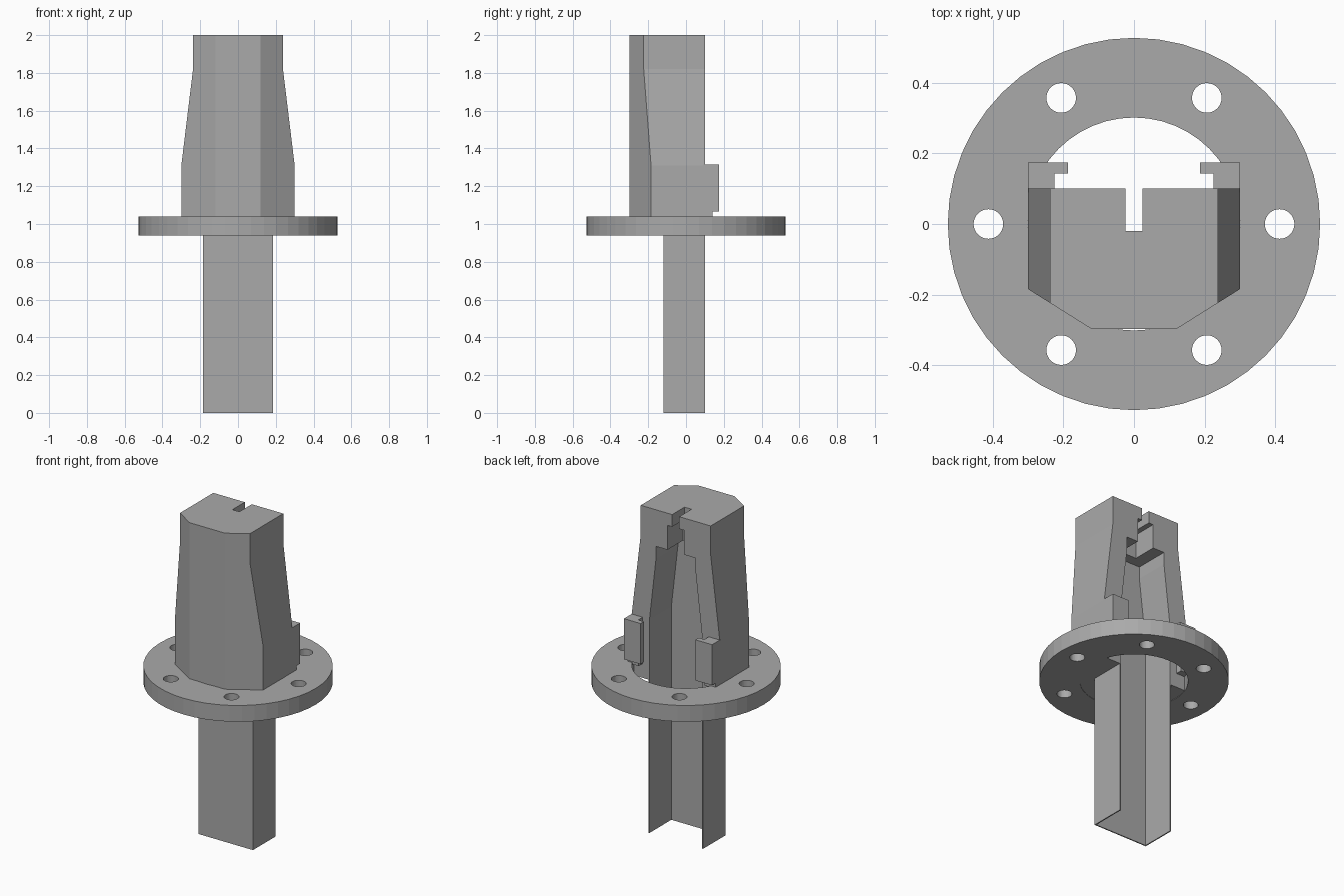
import bpy, bmesh, math

if "Cube" in bpy.data.objects:
    bpy.data.objects.remove(bpy.data.objects["Cube"])

grey = bpy.data.materials.new("plain_grey")
grey.diffuse_color = (0.4, 0.4, 0.4, 1)
grey.use_nodes = True
grey.node_tree.nodes["Principled BSDF"].inputs["Base Color"].default_value = grey.diffuse_color


def prism(name, pts, axis, lo, hi):
    """Extrude a flat outline along z (points are x, y) or y (points are x, z)."""
    place = (lambda p, h: (p[0], p[1], h)) if axis == "z" else (lambda p, h: (p[0], h, p[1]))
    bm = bmesh.new()
    a = [bm.verts.new(place(p, lo)) for p in pts]
    b = [bm.verts.new(place(p, hi)) for p in pts]
    bm.faces.new(a)
    bm.faces.new(b)
    for i in range(len(pts)):
        j = (i + 1) % len(pts)
        bm.faces.new((a[i], a[j], b[j], b[i]))
    bmesh.ops.recalc_face_normals(bm, faces=bm.faces)
    mesh = bpy.data.meshes.new(name)
    bm.to_mesh(mesh)
    bm.free()
    mesh.materials.append(grey)
    obj = bpy.data.objects.new(name, mesh)
    bpy.context.collection.objects.link(obj)
    return obj


def cut(obj, tool, operation="DIFFERENCE"):
    mod = obj.modifiers.new("cut", "BOOLEAN")
    mod.operation, mod.solver, mod.object = operation, "EXACT", tool
    bpy.context.view_layer.objects.active = obj
    bpy.ops.object.modifier_apply(modifier=mod.name)
    bpy.data.objects.remove(tool)


def mirrored(half):
    return half + [(-x, y) for x, y in reversed(half)]


def circle(r, n, cx=0, cy=0):
    return [(cx + r * math.cos(2 * math.pi * i / n), cy + r * math.sin(2 * math.pi * i / n))
            for i in range(n)]


# Round flange with a central opening and six bolt holes
flange = prism("flange", circle(0.528, 48), "z", 0.94, 1.04)
cut(flange, prism("opening_cutter", circle(0.302, 48), "z", 0.9, 1.1))
for k in range(6):
    t = math.radians(60 * k)
    hole = circle(0.042, 32, 0.413 * math.cos(t), 0.413 * math.sin(t))
    cut(flange, prism("bolt_cutter", hole, "z", 0.9, 1.1))

# Tapered housing: chamfered plan trimmed by the front silhouette
housing = prism("housing", mirrored([(0.12, -0.298), (0.3, -0.185), (0.3, 0.1)]), "z", 0.942, 2)
cut(housing, prism("taper_cutter", mirrored([(0.3, 0.9), (0.3, 1.31), (0.238, 1.82), (0.238, 2.1)]),
                   "y", -0.5, 0.5), "INTERSECT")
# Open cavity at the back, stepped pocket and top slot
cut(housing, prism("cavity_cutter", mirrored([(0.179, 0.9), (0.179, 1.31), (0.134, 1.7), (0.134, 1.775)]),
                   "y", -0.113, 0.2))
cut(housing, prism("pocket_cutter", mirrored([(0.056, 1.7), (0.056, 1.925)]), "y", -0.05, 0.2))
cut(housing, prism("slot_cutter", mirrored([(0.024, 1.85), (0.024, 2.1)]), "y", -0.02, 0.2))

# Thin U-shaped channel below the flange
prism("channel", [(-0.186, 0.1), (-0.186, -0.12), (0.186, -0.12), (0.186, 0.1),
                  (0.179, 0.1), (0.179, -0.113), (-0.179, -0.113), (-0.179, 0.1)], "z", 0, 0.95)

# Hooked clips on the back, one each side
for side, s in (("right", 1), ("left", -1)):
    foot = [(0.225, 0.09), (0.3, 0.09), (0.3, 0.14), (0.225, 0.14)]
    hook = [(0.225, 0.09), (0.3, 0.09), (0.3, 0.175), (0.187, 0.175), (0.187, 0.143), (0.225, 0.143)]
    prism(side + "_clip_foot", [(s * x, y) for x, y in foot], "z", 1.03, 1.07)
    prism(side + "_clip", [(s * x, y) for x, y in hook], "z", 1.065, 1.315)
